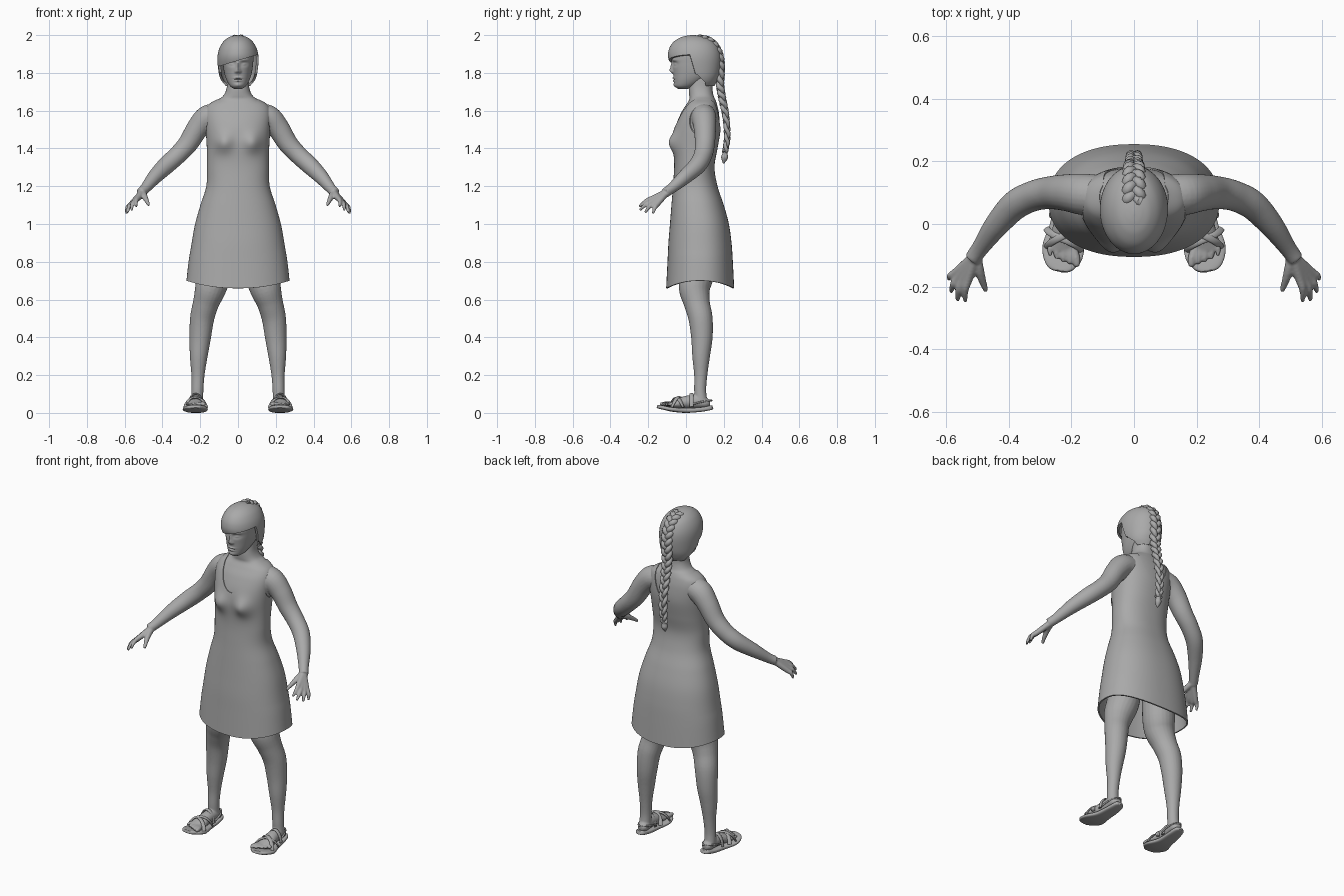
import bpy
import bmesh
from math import sin, cos, pi, exp, copysign
from mathutils import Vector, Matrix

cube = bpy.data.objects.get("Cube")
if cube:
    bpy.data.objects.remove(cube, do_unlink=True)

grey = bpy.data.materials.new("matte_grey")
grey.use_nodes = True
shade = (0.4, 0.4, 0.4, 1)
grey.diffuse_color = shade
grey.node_tree.nodes["Principled BSDF"].inputs["Base Color"].default_value = shade


def spline(stations, steps):
    """Smooth curve through tuples of any length."""
    result = []
    last = len(stations) - 1
    for i in range(last):
        around = [stations[max(0, min(last, i + k))] for k in (-1, 0, 1, 2)]
        for j in range(steps):
            t = j / steps
            result.append(tuple(
                b + t * ((c - a) + t * ((2 * a - 5 * b + 4 * c - d) + t * (3 * (b - c) + d - a))) / 2
                for a, b, c, d in zip(*around)))
    return result + [stations[last]]


def skin(bm, rings, cap_start=True, cap_end=True):
    """Join successive rings of points with quads."""
    rows = [[bm.verts.new(p) for p in ring] for ring in rings]
    count = len(rows[0])
    for low, high in zip(rows, rows[1:]):
        for i in range(count):
            k = (i + 1) % count
            bm.faces.new((low[i], low[k], high[k], high[i]))
    if cap_start:
        bm.faces.new(rows[0][::-1])
    if cap_end:
        bm.faces.new(rows[-1])


def power(value, p):
    return copysign(abs(value) ** p, value)


def tube(bm, stations, side=1, up=(0, 0, 1), steps=6, sides=16, p=1.0):
    """Tube through (x, y, z, radius[, second radius]); side mirrors x."""
    pts = spline([(s[0] * side, *s[1:4], s[-1]) for s in stations], steps)
    centres = [Vector(q[:3]) for q in pts]
    rings = []
    for i, q in enumerate(pts):
        t = (centres[min(i + 1, len(pts) - 1)] - centres[max(i - 1, 0)]).normalized()
        a = Vector(up).cross(t).normalized()
        b = t.cross(a)
        angles = [2 * pi * k / sides for k in range(sides)]
        rings.append([centres[i] + a * max(q[3], .001) * power(cos(w), p)
                      + b * max(q[4], .001) * power(sin(w), p) for w in angles])
    skin(bm, rings)


def loft(bm, stations, steps=8, sides=96, p=1.0, grow=0, wave=0, bumps=(), caps=(True, True)):
    """Upright body through (z, half width, front y, back y), with soft front bumps."""
    rings = []
    base = stations[0][0]
    for z, w, front, back in spline(stations, steps):
        ring = []
        for k in range(sides):
            a = 2 * pi * k / sides
            x = (w + grow) * power(cos(a), p)
            y = (front + back) / 2 + ((back - front) / 2 + grow) * power(sin(a), p)
            for bx, bz, sx, sz, amount in bumps:
                y -= amount * max(0, -sin(a)) * exp(-((x - bx) / sx) ** 2 - ((z - bz) / sz) ** 2)
            lift = wave * cos(a) ** 2 * max(0, 1 - (z - base) / .2)
            ring.append((x, y, z + lift))
        rings.append(ring)
    skin(bm, rings, *caps)


def finish(name, bm, voxel=0, smooth=0, thickness=0, cutters=()):
    """Make the object, apply its modifiers and shade it."""
    mesh = bpy.data.meshes.new(name)
    bm.to_mesh(mesh)
    bm.free()
    ob = bpy.data.objects.new(name, mesh)
    bpy.context.scene.collection.objects.link(ob)
    if thickness:
        mod = ob.modifiers.new("thickness", 'SOLIDIFY')
        mod.thickness = thickness
        mod.offset = -1
    if voxel:
        mod = ob.modifiers.new("fuse", 'REMESH')
        mod.mode = 'VOXEL'
        mod.voxel_size = voxel
    if smooth:
        ob.modifiers.new("soften", 'SMOOTH').iterations = smooth
    for cutter in cutters:
        mod = ob.modifiers.new("cut", 'BOOLEAN')
        mod.operation = 'DIFFERENCE'
        mod.solver = 'EXACT'
        mod.object = cutter
    bpy.context.view_layer.update()
    graph = bpy.context.evaluated_depsgraph_get()
    baked = bpy.data.meshes.new_from_object(ob.evaluated_get(graph))
    ob.modifiers.clear()
    ob.data = baked
    baked.materials.clear()
    baked.materials.append(grey)
    baked.shade_smooth()
    baked.set_sharp_from_angle(angle=pi / 4)
    for cutter in cutters:
        bpy.data.objects.remove(cutter, do_unlink=True)
    return ob


def ball_cutter(centre, size):
    bm = bmesh.new()
    bmesh.ops.create_uvsphere(bm, u_segments=48, v_segments=32, radius=1)
    bm.transform(Matrix.Translation(centre) @ Matrix.Diagonal((*size, 1)))
    return finish("cutter", bm)


# Torso profile, shared by the dress and the body beneath
torso = [(.66, .268, -.1, .25), (.8, .255, -.093, .243), (.9, .24, -.088, .236),
         (1, .222, -.08, .222), (1.1, .194, -.072, .195), (1.2, .163, -.064, .162),
         (1.3, .159, -.058, .146), (1.4, .16, -.06, .162), (1.5, .166, -.058, .178),
         (1.58, .17, -.03, .175), (1.63, .153, 0, .165), (1.66, .105, .018, .155),
         (1.68, .077, .017, .146), (1.72, .06, .016, .14), (1.78, .056, .025, .145)]
bust = [(s * .08, 1.43, .05, .05, .038) for s in (-1, 1)]

# Dress with scooped neck and armholes
bm = bmesh.new()
loft(bm, torso[:12], p=.88, grow=.005, wave=.04, bumps=bust, caps=(False, False))
holes = [ball_cutter((s * .2, .09, 1.55), (.06, .09, .1)) for s in (-1, 1)]
holes.append(ball_cutter((0, .07, 1.67), (.1, .4, .18)))
finish("dress", bm, thickness=.008, cutters=holes)

# Body: torso, neck, arms and hands fused together
arm = [(.11, .09, 1.575, .066), (.165, .095, 1.56, .066), (.215, .1, 1.505, .059),
       (.265, .1, 1.425, .053), (.32, .09, 1.365, .049), (.38, .06, 1.31, .047),
       (.44, -.005, 1.25, .039), (.49, -.075, 1.19, .028), (.515, -.11, 1.165, .026)]
knuckles = [(.528, -.172, 1.138), (.544, -.176, 1.122), (.558, -.169, 1.11), (.567, -.154, 1.103)]
tips = [(.538, -.248, 1.092), (.563, -.245, 1.073), (.584, -.217, 1.06), (.592, -.175, 1.055)]
bm = bmesh.new()
loft(bm, torso[5:], p=.88, bumps=bust)
for s in (-1, 1):
    tube(bm, arm, s, sides=24)
    for knuckle, tip in zip(knuckles, tips):
        middle = Vector(knuckle).lerp(Vector(tip), .5) + Vector((.006, 0, .008))
        tube(bm, [(.505, -.1, 1.17, .018), (*knuckle, .015), (*middle, .0115), (*tip, .007)], s)
    tube(bm, [(.505, -.1, 1.165, .018), (.495, -.145, 1.147, .016),
              (.483, -.185, 1.122, .012), (.472, -.215, 1.1, .008)], s)
finish("body", bm, voxel=.005, smooth=5)

# Head with modelled face
face = [(0, 1.812, .012, .013, .017), (0, 1.838, .009, .022, .01), (0, 1.735, .02, .012, .006),
        (0, 1.773, .02, .005, .007), (0, 1.758, .017, .005, .007), (0, 1.766, .022, .002, -.003)]
for s in (-1, 1):
    face += [(s * .034, 1.848, .02, .012, -.012), (s * .034, 1.846, .012, .006, .008),
             (s * .036, 1.868, .026, .006, .005), (s * .012, 1.806, .006, .006, .006)]
skull = [(1.715, .02, -.04, .01), (1.73, .042, -.058, .05), (1.76, .06, -.063, .1),
         (1.8, .073, -.067, .15), (1.85, .08, -.072, .165), (1.9, .082, -.07, .165),
         (1.95, .065, -.045, .13), (1.98, .025, 0, .08)]
bm = bmesh.new()
loft(bm, skull, steps=12, sides=128, p=.93, bumps=face)
finish("head", bm)

# Hair cap, cut away with a sweeping fringe over the face
side_cut = [(-.3, 1.6), (.14, 1.6), (.1, 1.75), (.06, 1.79), (.02, 1.865), (-.3, 1.865)]
bm = bmesh.new()
skin(bm, [[(x, y, z + (.3 * x if z > 1.8 else 0)) for y, z in side_cut] for x in (-.2, .2)])
bmesh.ops.triangulate(bm, faces=bm.faces[:])
window = finish("cutter", bm)
cap = [(1.73, .07, .0, .15), (1.76, .09, -.02, .165), (1.8, .102, -.055, .179),
       (1.87, .109, -.092, .186), (1.92, .102, -.092, .178), (1.96, .082, -.07, .155),
       (1.985, .055, -.035, .115), (1.996, .028, 0, .075), (2, .004, .03, .045)]
bm = bmesh.new()
loft(bm, cap, caps=(False, True))
finish("hair", bm, thickness=.012, cutters=[window])

# Three-strand braid from the crown down the back
trail = [(.07, 1.975), (.125, 1.962), (.168, 1.91), (.183, 1.83), (.18, 1.74),
         (.193, 1.66), (.211, 1.57), (.218, 1.46), (.207, 1.38)]
path = [Vector((0, y, z)) for y, z in spline(trail, 14)]
bm = bmesh.new()
for strand in range(3):
    weave = []
    for i, point in enumerate(path):
        u = i / (len(path) - 1)
        ahead = (path[min(i + 1, len(path) - 1)] - path[max(i - 1, 0)]).normalized()
        outward = ahead.cross(Vector((1, 0, 0)))
        turn = 2 * pi * (5.5 * u + strand / 3)
        size = 1 - .45 * u
        spot = point + Vector((.024 * size * sin(turn), 0, 0)) + outward * .012 * size * sin(2 * turn)
        weave.append((*spot, .018 * size))
    tube(bm, weave, up=(1, 0, 0), steps=1, sides=10)
finish("braid", bm)
bm = bmesh.new()
tube(bm, [(0, .21, 1.4, .014), (0, .207, 1.375, .013), (0, .204, 1.35, .018), (0, .198, 1.32, .003)],
     up=(1, 0, 0))
finish("braid_tuft", bm)

# Legs with feet and toes, then sandals
leg = [(.11, .08, .95, .09), (.125, .06, .75, .09), (.145, .045, .66, .083), (.17, .058, .58, .069),
       (.19, .077, .5, .064), (.2, .084, .4, .057), (.208, .08, .3, .047), (.212, .078, .2, .035),
       (.215, .075, .12, .032), (.217, .08, .06, .033)]
foot = [(.214, .128, .05, .016, .016), (.214, .105, .052, .032, .028), (.216, .06, .06, .034, .036),
        (.22, 0, .056, .037, .034), (.225, -.055, .046, .047, .023), (.226, -.085, .043, .046, .015)]
sole = [(.215, .142, .03, .008, .01), (.215, .13, .027, .028, .012), (.217, .08, .018, .038, .012),
        (.222, 0, .013, .046, .013), (.226, -.07, .018, .066, .012), (.226, -.12, .028, .058, .011),
        (.224, -.145, .033, .034, .01), (.224, -.153, .035, .01, .008)]
straps = [(-.085, -.015, .056, .06), (0, -.075, .055, .064), (.03, .03, .043, .08)]
for s, label in ((-1, "right"), (1, "left")):
    bm = bmesh.new()
    tube(bm, leg, s, up=(0, 1, 0), sides=24)
    tube(bm, foot, s, sides=24)
    for i in range(5):
        x, tip, r = .184 + .021 * i, -.138 + .009 * i, .013 - .001 * i
        tube(bm, [(.2 + .013 * i, -.06, .046, r), (x, tip + .025, .047, r), (x, tip, .046, r * .6)], s)
    finish(label + "_leg", bm, voxel=.005, smooth=4)
    bm = bmesh.new()
    tube(bm, sole, s, sides=32, p=.6)
    finish(label + "_sole", bm)
    bm = bmesh.new()
    for inner, outer, half, height in straps:
        arch = []
        for i in range(9):
            a = .15 + (pi - .3) * i / 8
            arch.append((.224 - half * cos(a), inner + (outer - inner) * i / 8,
                         .02 + height * sin(a), .011, .005))
        tube(bm, arch, s, steps=3, sides=12)
    tube(bm, [(.175, .03, .045, .005), (.18, .09, .06, .005), (.214, .135, .066, .005),
              (.248, .09, .06, .005), (.258, .03, .045, .005)], s, sides=10)
    finish(label + "_straps", bm)
